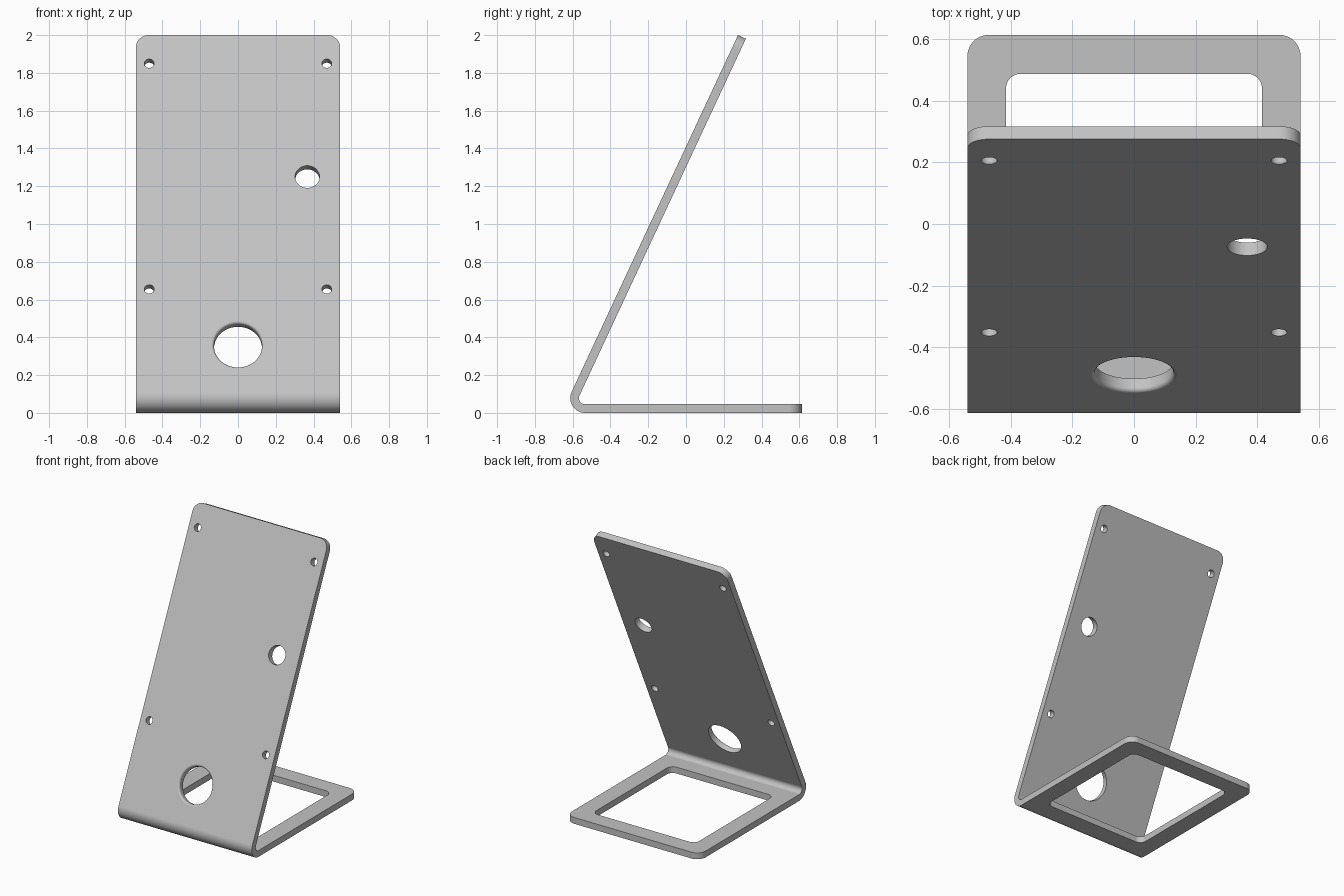
import bpy, bmesh
from math import sin, cos, pi, radians
from mathutils import Matrix, Vector

if "Cube" in bpy.data.objects:
    bpy.data.objects.remove(bpy.data.objects["Cube"], do_unlink=True)

HALF_W, DEPTH, THICK = 0.54, 0.613, 0.046
LEAN = radians(25)
BEND_R = 0.078
BEND_Y = BEND_R - DEPTH
UP = Vector((sin(LEAN), cos(LEAN)))        # along the panel, in (y, z)
OUT = Vector((-cos(LEAN), sin(LEAN)))      # out of the panel front, in (y, z)

grey = bpy.data.materials.new("grey metal")
grey.use_nodes = True
colour = (0.54, 0.54, 0.54, 1)
grey.diffuse_color = colour
grey.node_tree.nodes["Principled BSDF"].inputs["Base Color"].default_value = colour


def to_object(bm, name):
    bmesh.ops.recalc_face_normals(bm, faces=bm.faces)
    mesh = bpy.data.meshes.new(name)
    bm.to_mesh(mesh)
    bm.free()
    mesh.materials.append(grey)
    ob = bpy.data.objects.new(name, mesh)
    bpy.context.collection.objects.link(ob)
    return ob


def bend_arc(radius, steps=14):
    angles = [1.5 * pi + (pi - LEAN - 1.5 * pi) * i / steps for i in range(steps + 1)]
    return [Vector((BEND_Y + radius * cos(a), BEND_R + radius * sin(a))) for a in angles]


def folded_sheet():
    """Bent strip extruded across the width, with rounded free corners."""
    outer, inner = bend_arc(BEND_R), bend_arc(BEND_R - THICK)
    tip = outer[-1] + UP * ((2 - outer[-1].y) / UP.y)
    profile = [Vector((DEPTH, 0))] + outer + [tip, tip - OUT * THICK]
    profile += inner[::-1] + [Vector((DEPTH, THICK))]
    bm = bmesh.new()
    face = bm.faces.new([bm.verts.new((-HALF_W, p.x, p.y)) for p in profile])
    grown = bmesh.ops.extrude_face_region(bm, geom=[face], use_keep_orig=True)
    moved = [g for g in grown["geom"] if isinstance(g, bmesh.types.BMVert)]
    bmesh.ops.translate(bm, verts=moved, vec=(2 * HALF_W, 0, 0))

    def free_corner(e):
        a, b = e.verts[0].co, e.verts[1].co
        at_end = all(v.y > DEPTH - 0.001 for v in (a, b)) or all(v.z > 1.95 for v in (a, b))
        return at_end and abs(a.x - b.x) < 0.001

    corners = [e for e in bm.edges if free_corner(e)]
    bmesh.ops.bevel(bm, geom=corners, offset=0.068, segments=10, profile=0.5, affect='EDGES')
    return to_object(bm, "folded_stand")


def hole_cutter(x, z, radius, flare=0.0, sides=48):
    """Turned cutter, square to the leaning panel, optionally with a rounded lip."""
    rings = [(radius + flare, -0.05)]
    if flare:
        rings += [(radius + flare * (1 - sin(a)), flare * (1 - cos(a)))
                  for a in [i * pi / 12 for i in range(7)]]
    rings.append((radius, 0.1))
    bm = bmesh.new()
    loops = [[bm.verts.new((r * cos(2 * pi * i / sides), r * sin(2 * pi * i / sides), d))
              for i in range(sides)] for r, d in rings]
    for low, high in zip(loops, loops[1:]):
        for i in range(sides):
            j = (i + 1) % sides
            bm.faces.new((low[i], low[j], high[j], high[i]))
    bm.faces.new(loops[0])
    bm.faces.new(loops[-1])
    front = Vector((BEND_Y, BEND_R)) + OUT * BEND_R
    y = front.x + (z - front.y) * UP.x / UP.y
    turn = Matrix.Rotation(-(pi / 2 + LEAN), 4, 'X')
    bm.transform(Matrix.Translation((x, y, z)) @ turn)
    return to_object(bm, "hole_cutter")


def window_cutter(half_x, y0, y1, radius):
    """Block with rounded upright edges for the opening in the base."""
    bm = bmesh.new()
    bmesh.ops.create_cube(bm, size=1)
    bm.transform(Matrix.Translation((0, (y0 + y1) / 2, 0.02))
                 @ Matrix.Diagonal((2 * half_x, y1 - y0, 0.12, 1)))
    upright = [e for e in bm.edges if abs(e.verts[0].co.z - e.verts[1].co.z) > 0.05]
    bmesh.ops.bevel(bm, geom=upright, offset=radius, segments=8, profile=0.5, affect='EDGES')
    return to_object(bm, "window_cutter")


stand = folded_sheet()

# Base window, cable hole, side hole and four screw holes
cutters = [window_cutter(0.415, -0.42, 0.487, 0.047),
           hole_cutter(0, 0.36, 0.127, flare=0.014, sides=64),
           hole_cutter(0.367, 1.25, 0.065)]
cutters += [hole_cutter(sx * 0.47, z, 0.026, sides=32) for sx in (-1, 1) for z in (0.655, 1.85)]

for cutter in cutters:
    cutter.hide_render = True
    mod = stand.modifiers.new("cut", 'BOOLEAN')
    mod.operation, mod.solver, mod.object = 'DIFFERENCE', 'EXACT', cutter

# Bake the cuts and drop the cutters
bpy.context.view_layer.update()
cut_mesh = bpy.data.meshes.new_from_object(
    stand.evaluated_get(bpy.context.evaluated_depsgraph_get()))
stand.modifiers.clear()
stand.data = cut_mesh
cut_mesh.materials.clear()
cut_mesh.materials.append(grey)
for poly in cut_mesh.polygons:
    poly.material_index = 0
for cutter in cutters:
    bpy.data.objects.remove(cutter, do_unlink=True)

# Smooth bend and holes, flat sheet faces
bpy.ops.object.select_all(action='DESELECT')
stand.select_set(True)
bpy.context.view_layer.objects.active = stand
bpy.ops.object.shade_smooth_by_angle(angle=radians(30))
weighted = stand.modifiers.new("even shading", 'WEIGHTED_NORMAL')
weighted.keep_sharp = True
